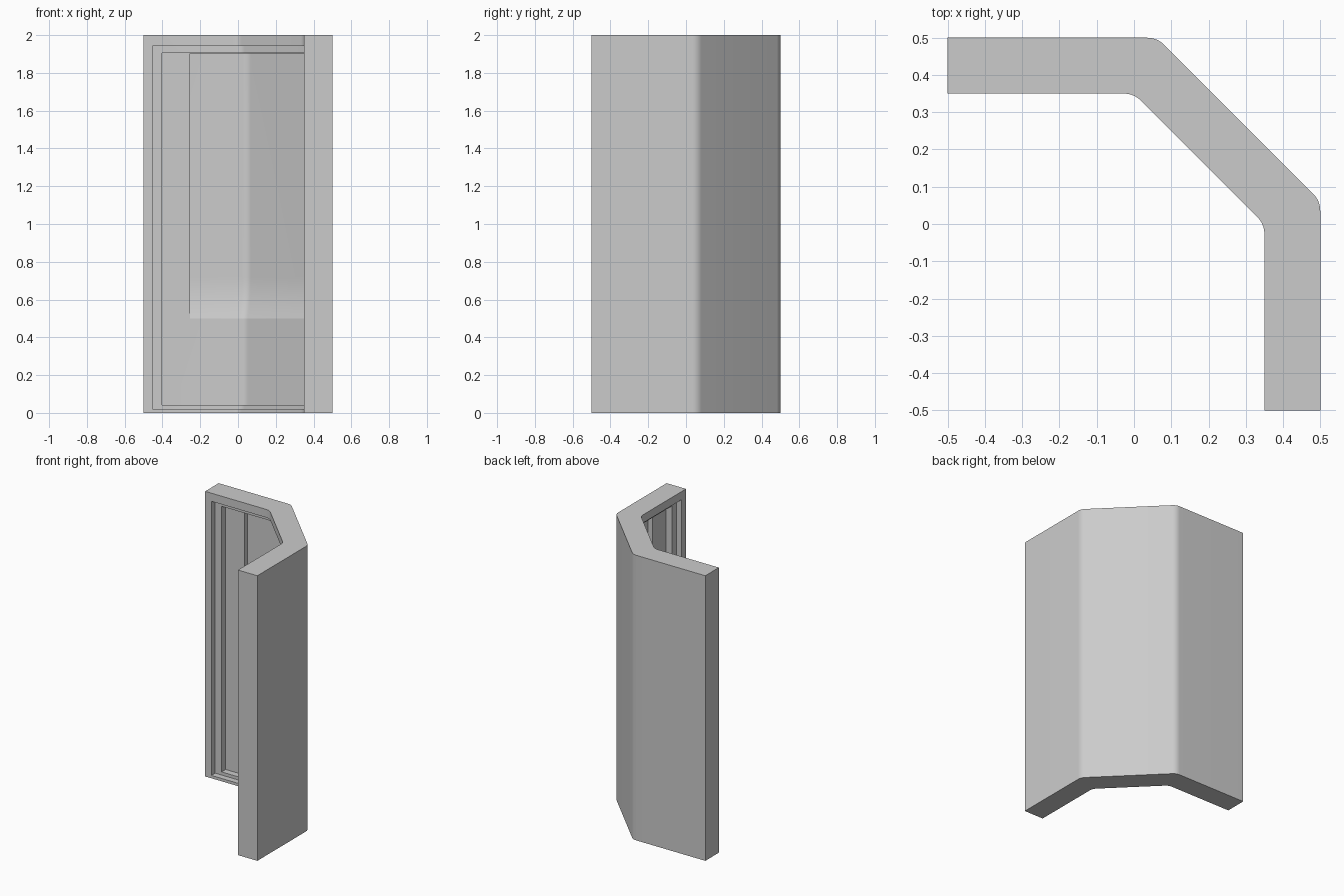
import bpy, bmesh, math

if "Cube" in bpy.data.objects:
    bpy.data.objects.remove(bpy.data.objects["Cube"])

TOP, THICK = 2.0, 0.15
SEG = 8          # segments in each rounded bend
ROUND = 0.028    # length of the rounding either side of a bend

bm = bmesh.new()


def plan(end, d):
    """Plan line of the bent wall at depth d behind its inner face, cut off at x = -end / y = -end."""
    cx, cy = d * math.tan(math.pi / 8), 0.35 + d
    k = ROUND / math.sqrt(2)
    a, b = (cx - ROUND, cy), (cx + k, cy - k)
    half = [(-end, cy)]
    for i in range(SEG + 1):
        t = i / SEG
        half.append(tuple((1 - t) ** 2 * a[j] + 2 * t * (1 - t) * (cx, cy)[j] + t * t * b[j] for j in (0, 1)))
    return half + [(y, x) for x, y in reversed(half)]   # mirrored about the diagonal


def row(end, d, z):
    return [bm.verts.new((x, y, z)) for x, y in plan(end, d)]


def strip(lo, hi):
    for i in range(len(lo) - 1):
        bm.faces.new((lo[i], lo[i + 1], hi[i + 1], hi[i]))


def frame(end, d, z0, z1):
    return row(end, d, z0), row(end, d, z1)


def bridge(a, b):
    """Join two rectangular frames all the way round."""
    strip(a[0], b[0])
    strip(b[1], a[1])
    for i in (0, -1):
        bm.faces.new((a[0][i], b[0][i], b[1][i], a[1][i]))


# Outer shell, rim and two stepped recesses
D1, D2, D3 = 0.042, 0.087, 0.122
rings = [frame(0.5, THICK, 0, TOP), frame(0.5, 0, 0, TOP),
         frame(0.452, 0, 0.02, 1.943), frame(0.452, D1, 0.02, 1.943),
         frame(0.402, D1, 0.042, 1.905), frame(0.402, D2, 0.042, 1.905),
         frame(0.255, D2, 0.5, 1.903)]
strip(*rings[0])
for a, b in zip(rings, rings[1:]):
    bridge(a, b)

# Upper niche whose back curves forward at the bottom
low, high = rings[-1]
rows = [low]
for i in range(1, 9):
    t = i / 8
    rows.append(row(0.255, D2 + (D3 - D2) * (1 - (1 - t) ** 2), 0.5 + 0.22 * t))
rows.append(row(0.255, D3, 1.903))
for a, b in zip(rows, rows[1:]):
    strip(a, b)
strip(rows[-1], high)
for i in (0, -1):
    bm.faces.new([r[i] for r in rows] + [high[i]])

bmesh.ops.recalc_face_normals(bm, faces=bm.faces)
mesh = bpy.data.meshes.new("corner_wall_panel")
bm.to_mesh(mesh)
bm.free()
panel = bpy.data.objects.new("corner_wall_panel", mesh)
bpy.context.collection.objects.link(panel)
bpy.context.view_layer.objects.active = panel
panel.select_set(True)
bpy.ops.object.shade_smooth_by_angle(angle=math.radians(13))
